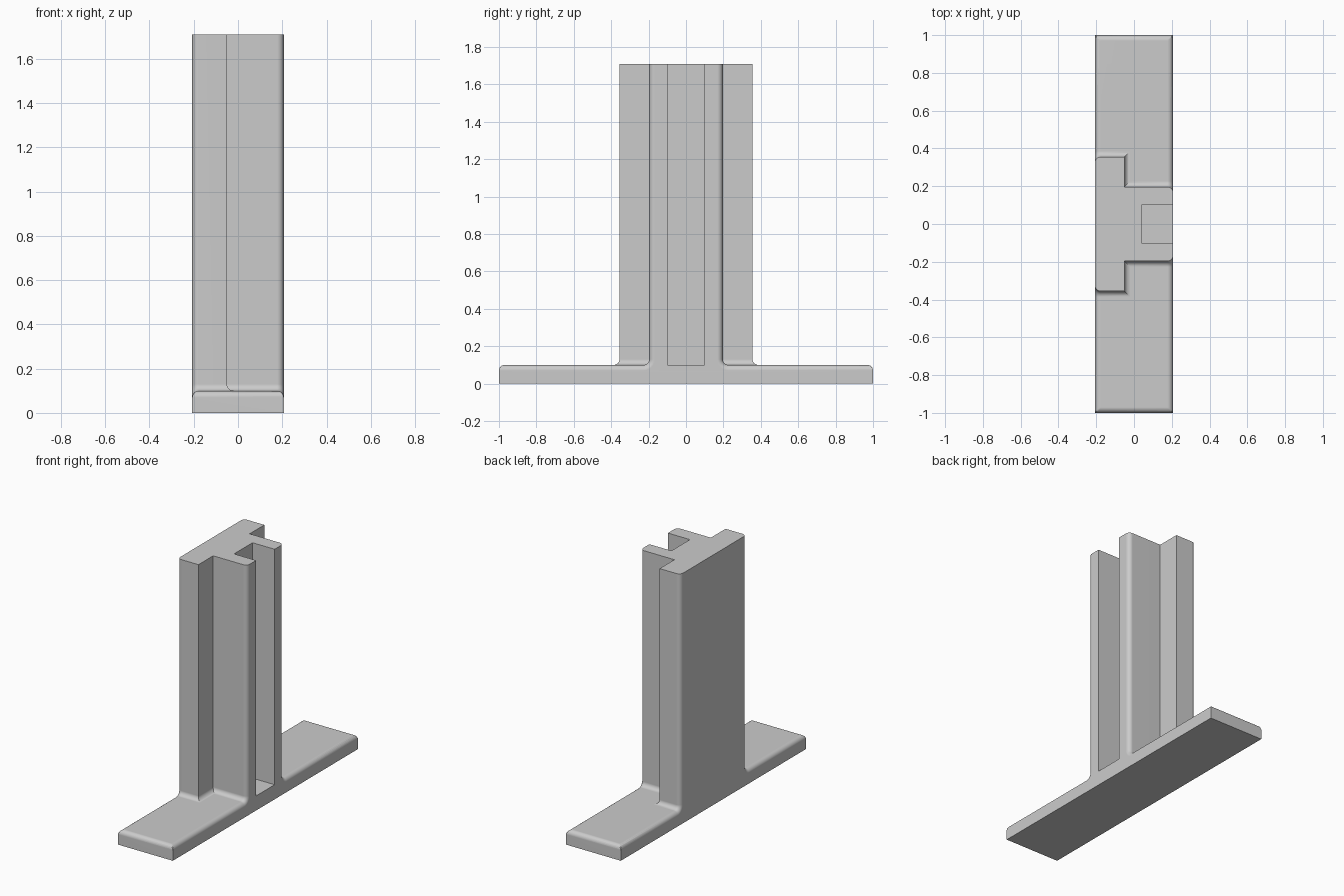
import bpy, bmesh, math

if "Cube" in bpy.data.objects:
    bpy.data.objects.remove(bpy.data.objects["Cube"], do_unlink=True)

HALF_X, BASE_Z, TOP_Z = 0.207, 0.1, 1.71
WING_Y, STEM_Y, STEP_X = 0.356, 0.197, -0.05
R, SEG = 0.03, 6
ANGLES = [math.pi / 2 * i / SEG for i in range(SEG + 1)]

grey = bpy.data.materials.new("plain grey")
grey.use_nodes = True
grey.diffuse_color = (0.6, 0.6, 0.6, 1)
grey.node_tree.nodes["Principled BSDF"].inputs["Base Color"].default_value = (0.6, 0.6, 0.6, 1)


def loft(name, rings):
    """Closed solid through a list of matching point rings."""
    bm = bmesh.new()
    loops = [[bm.verts.new(p) for p in ring] for ring in rings]
    for a, b in zip(loops, loops[1:]):
        for i in range(len(a)):
            j = (i + 1) % len(a)
            bm.faces.new((a[i], a[j], b[j], b[i]))
    bm.faces.new(loops[0])
    bm.faces.new(loops[-1])
    bmesh.ops.recalc_face_normals(bm, faces=bm.faces)
    mesh = bpy.data.meshes.new(name)
    bm.to_mesh(mesh)
    bm.free()
    mesh.materials.append(grey)
    obj = bpy.data.objects.new(name, mesh)
    bpy.context.collection.objects.link(obj)
    return obj


def section(x, half_y, inset):
    """Inverted T outline with rounded base ends and filleted column foot."""
    half = [(1, 0)]
    for a in ANGLES:
        z = BASE_Z - R + R * math.sin(a)
        half.append((1 - R + R * math.cos(a), min(z, BASE_Z - inset)))
    for a in ANGLES:
        r = R + inset
        half.append((half_y + R - r * math.sin(a), BASE_Z + R - r * math.cos(a)))
    half.append((half_y - inset, TOP_Z))
    outline = half + [(-y, z) for y, z in reversed(half)]
    return [(x, y, z) for y, z in outline]


def tee(name, half_y, inner_x, side):
    """Extruded inverted T whose outer edge is rounded."""
    rings = [section(inner_x, half_y, 0)]
    for a in ANGLES:
        x = side * (HALF_X - R + R * math.sin(a))
        rings.append(section(x, half_y, R * (1 - math.cos(a))))
    return loft(name, rings)


def rectangle(x0, x1, half_y, z):
    return [(x0, -half_y, z), (x1, -half_y, z), (x1, half_y, z), (x0, half_y, z)]


def combine(target, other, operation):
    mod = target.modifiers.new(operation.lower(), 'BOOLEAN')
    mod.object, mod.operation, mod.solver = other, operation, 'EXACT'
    bpy.ops.object.select_all(action='DESELECT')
    target.select_set(True)
    bpy.context.view_layer.objects.active = target
    bpy.ops.object.modifier_apply(modifier=mod.name)
    bpy.data.objects.remove(other, do_unlink=True)


# Wide back plate and narrower stem, each with its share of the base
post = tee("post_on_base", WING_Y, STEP_X, -1)
stem = tee("stem", STEM_Y, STEP_X - 0.05, 1)

# Fillet around the foot of the wide plate, with mitred corners
rings = [rectangle(STEP_X - 0.04, STEP_X + R, WING_Y + R, BASE_Z / 2)]
for a in ANGLES:
    o = R * (1 - math.sin(a))
    rings.append(rectangle(STEP_X - 0.04, STEP_X + o, WING_Y + o, BASE_Z + R * (1 - math.cos(a))))
foot_fillet = loft("foot_fillet", rings)

# Slot running down the stem to the base
slot = loft("slot_cutter", [rectangle(0.04, 0.3, 0.1, z) for z in (BASE_Z, TOP_Z + 0.1)])
slot.hide_render = True

combine(post, stem, 'UNION')
combine(post, foot_fillet, 'UNION')
combine(post, slot, 'DIFFERENCE')

# Clean flat areas, then smooth the rounded edges
bm = bmesh.new()
bm.from_mesh(post.data)
bmesh.ops.remove_doubles(bm, verts=bm.verts, dist=0.0001)
bmesh.ops.dissolve_limit(bm, angle_limit=math.radians(0.5), verts=bm.verts, edges=bm.edges)
bm.to_mesh(post.data)
bm.free()
bpy.ops.object.shade_smooth_by_angle(angle=math.radians(30))
weighted = post.modifiers.new("weighted_normals", 'WEIGHTED_NORMAL')
weighted.keep_sharp = True
